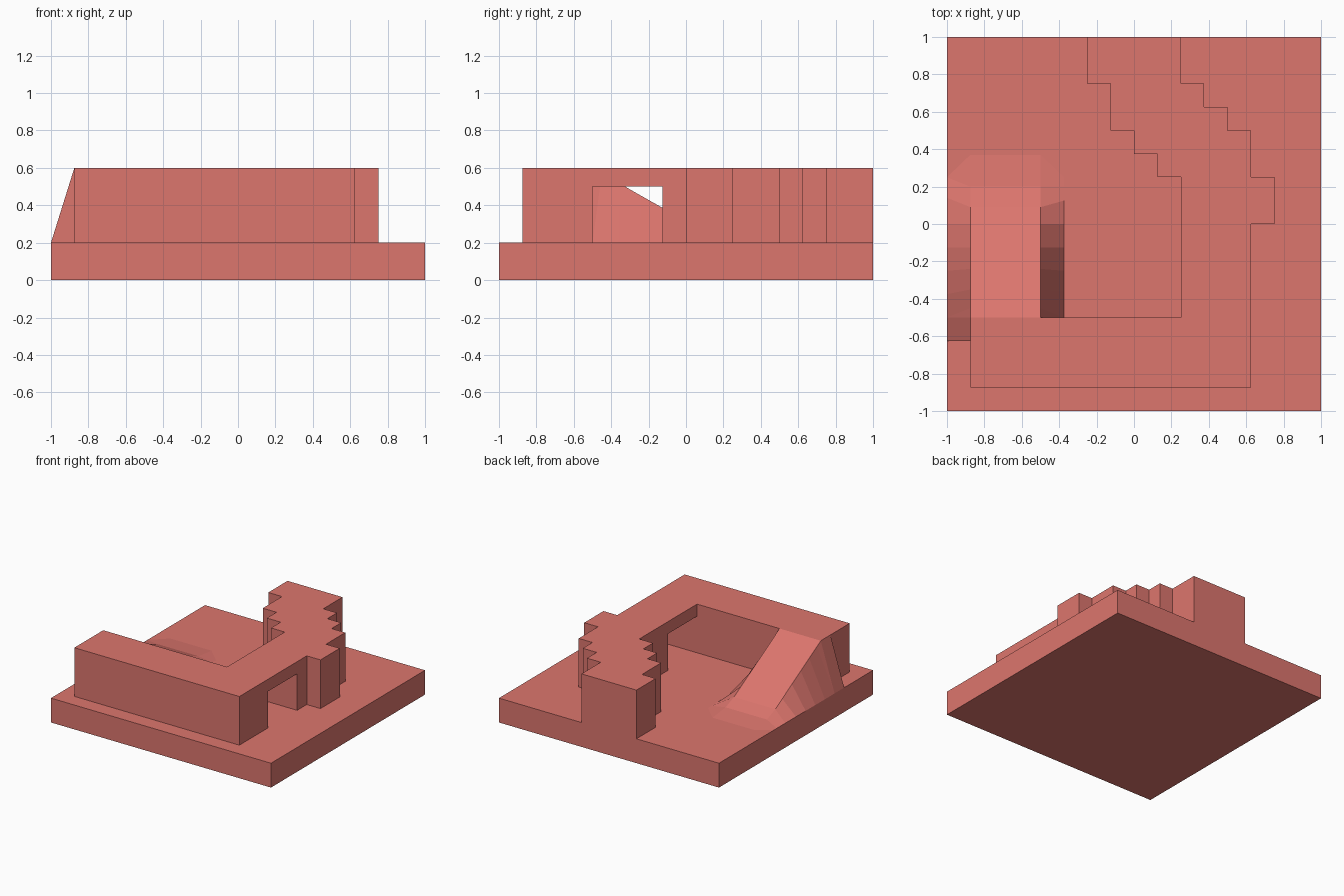
import bpy, bmesh

if "Cube" in bpy.data.objects:
    bpy.data.objects.remove(bpy.data.objects["Cube"])

mat = bpy.data.materials.new("red_clay")
mat.diffuse_color = (0.72, 0.18, 0.155, 1)
mat.use_nodes = True
mat.node_tree.nodes["Principled BSDF"].inputs["Base Color"].default_value = mat.diffuse_color


def make(name, bm):
    bmesh.ops.remove_doubles(bm, verts=bm.verts, dist=1e-5)
    me = bpy.data.meshes.new(name)
    bm.to_mesh(me)
    bm.free()
    me.materials.append(mat)
    ob = bpy.data.objects.new(name, me)
    bpy.context.collection.objects.link(ob)
    return ob


def prism(name, points, offset):
    """Extrude a closed 3D outline by an offset vector."""
    bm = bmesh.new()
    face = bm.faces.new([bm.verts.new(p) for p in points])
    ext = bmesh.ops.extrude_face_region(bm, geom=[face], use_keep_orig=True)
    bmesh.ops.translate(bm, vec=offset,
                        verts=[g for g in ext["geom"] if isinstance(g, bmesh.types.BMVert)])
    bmesh.ops.recalc_face_normals(bm, faces=bm.faces)
    return make(name, bm)


def block(name, x0, x1, y0, y1, z0, z1):
    return prism(name, [(x0, y0, z0), (x1, y0, z0), (x1, y1, z0), (x0, y1, z0)], (0, 0, z1 - z0))


# Ground slab
block("base_slab", -1, 1, -1, 1, 0, 0.2)

# Stepped wall, with a doorway cut through the right arm
outline = [(-.875, -.875), (.625, -.875), (.625, 0), (.75, 0), (.75, .25), (.625, .25),
           (.625, .5), (.5, .5), (.5, .625), (.375, .625), (.375, .75), (.25, .75),
           (.25, 1), (-.25, 1), (-.25, .75), (-.125, .75), (-.125, .5), (0, .5),
           (0, .375), (.125, .375), (.125, .25), (.25, .25), (.25, -.5), (-.875, -.5)]
wall = prism("stepped_wall", [(x, y, 0.2) for x, y in outline], (0, 0, 0.4))
cutter = block("doorway_cutter", .15, .7, -.5, -.125, .1, .5)
cutter.hide_render = True
mod = wall.modifiers.new("doorway", "BOOLEAN")
mod.operation, mod.solver, mod.object = "DIFFERENCE", "EXACT", cutter
bpy.context.view_layer.objects.active = wall
bpy.ops.object.modifier_apply(modifier=mod.name)
bpy.data.objects.remove(cutter)

# Ramp: each row is (top y, top z, left foot y, right foot y)
rows = [(-.5, .6, -.5, -.5), (-.45, .571, -.5, -.5), (-.35, .514, -.375, -.36),
        (-.24, .451, -.25, -.25), (-.125, .386, -.125, -.125), (0, .314, 0, 0),
        (.09, .263, .14, .125), (.2, .22, .25, .2), (.37, .2, .3, .25)]
bm = bmesh.new()
grid = [[bm.verts.new(p) for p in ((-1, yl, .2), (-.875, y, z), (-.5, y, z), (-.375, yr, .2))]
        for y, z, yl, yr in rows]
for a, b in zip(grid, grid[1:]):
    for i in range(3):
        bm.faces.new((a[i], a[i + 1], b[i + 1], b[i]))
make("ramp", bm)

# Sloped wedge carrying the ramp side past the wall end
prism("ramp_wedge", [(-1, -.625, .2), (-.875, -.625, .2), (-.875, -.625, .6)], (0, .125, 0))
